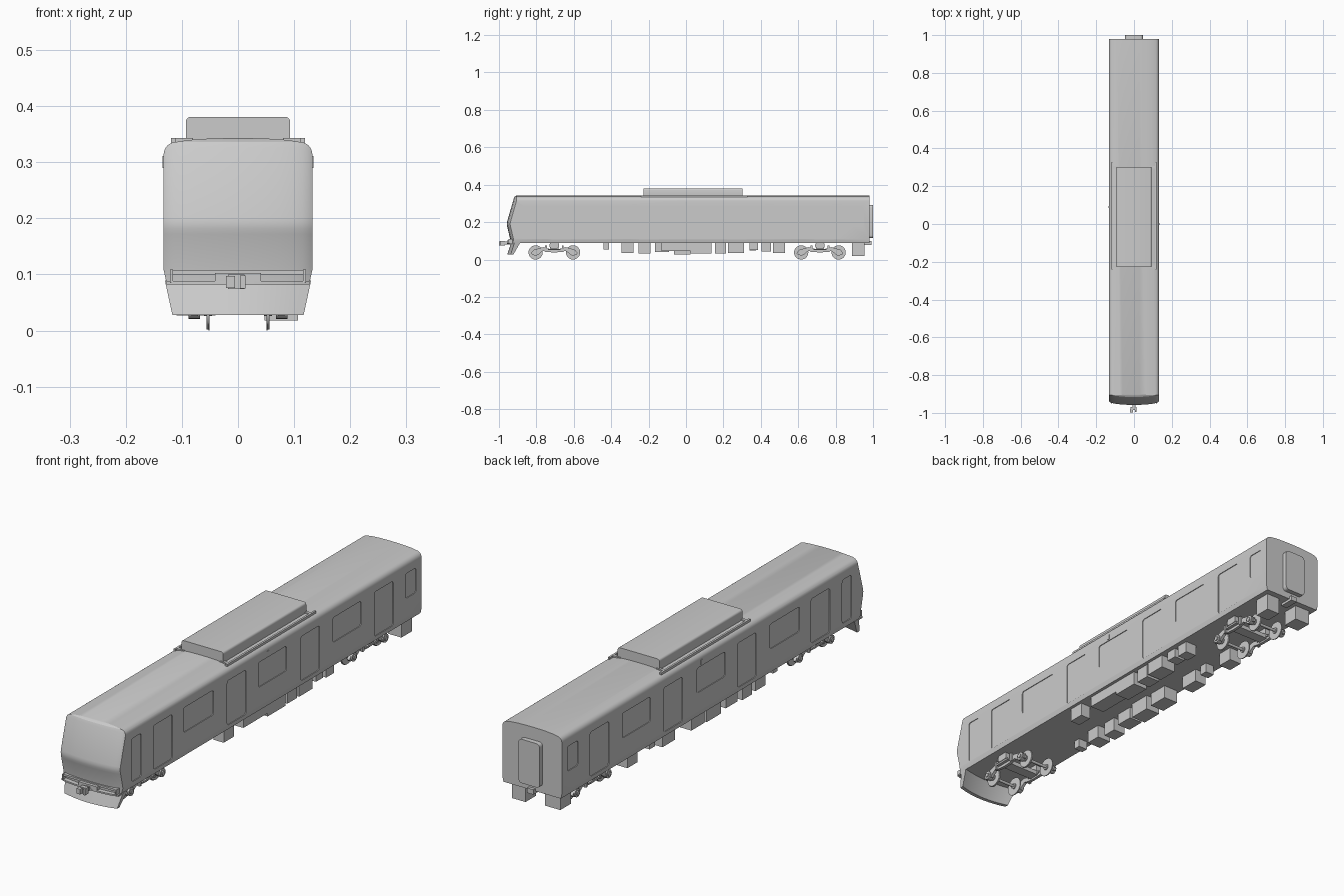
import bpy, bmesh, math
from mathutils import Matrix, Vector


def finish(name, bm, angle=35):
    bmesh.ops.recalc_face_normals(bm, faces=bm.faces)
    me = bpy.data.meshes.new(name)
    bm.to_mesh(me)
    bm.free()
    ob = bpy.data.objects.new(name, me)
    bpy.context.collection.objects.link(ob)
    smooth(ob, angle)
    return ob


def smooth(ob, angle=35):
    bpy.ops.object.select_all(action='DESELECT')
    bpy.context.view_layer.objects.active = ob
    ob.select_set(True)
    bpy.ops.object.shade_smooth_by_angle(angle=math.radians(angle))


def loft(name, pts, stations, axis='x', fn=None, angle=35):
    """Sweep a profile (y,z for axis x; x,z for axis y) through stations."""
    bm = bmesh.new()
    rings = []
    for s in stations:
        ring = []
        for a, z in pts:
            co = Vector((s, a, z)) if axis == 'x' else Vector((a, s, z))
            ring.append(bm.verts.new(fn(co) if fn else co))
        rings.append(ring)
    n = len(pts)
    for r, q in zip(rings, rings[1:]):
        for i in range(n):
            bm.faces.new((r[i], r[(i + 1) % n], q[(i + 1) % n], q[i]))
    bm.faces.new(rings[0])
    bm.faces.new(rings[-1])
    return finish(name, bm, angle)


def rounded(a0, a1, z0, z1, r, k=4):
    pts = []
    for ca, cz, start in ((a1 - r, z1 - r, 0), (a0 + r, z1 - r, 90),
                          (a0 + r, z0 + r, 180), (a1 - r, z0 + r, 270)):
        for i in range(k + 1):
            t = math.radians(start + 90 * i / k)
            pts.append((ca + r * math.cos(t), cz + r * math.sin(t)))
    return pts


def box(name, x0, x1, y0, y1, z0, z1):
    return loft(name, [(y0, z0), (y1, z0), (y1, z1), (y0, z1)], [x0, x1])


def cyl(name, x0, x1, y, z, r, seg=24):
    pts = [(y + r * math.cos(2 * math.pi * i / seg), z + r * math.sin(2 * math.pi * i / seg))
           for i in range(seg)]
    return loft(name, pts, [x0, x1])


def boolean(ob, cutter, op):
    cutter.hide_render = True
    m = ob.modifiers.new(op, 'BOOLEAN')
    m.operation, m.object, m.solver = op, cutter, 'EXACT'
    bpy.context.view_layer.objects.active = ob
    bpy.ops.object.modifier_apply(modifier=m.name)
    bpy.data.objects.remove(cutter)


# body shell: cross-section trimmed by a bowed nose profile
half = [(0.128, 0.088), (0.1325, 0.108), (0.1325, 0.314)]
half += [(0.1105 + 0.022 * math.cos(t), 0.314 + 0.022 * math.sin(t))
         for t in [math.radians(15 * i) for i in range(1, 6)]]
half += [(0.09, 0.3395), (0.06, 0.3418), (0.03, 0.3428)]
section = half + [(0, 0.343)] + [(-x, z) for x, z in reversed(half)]
body = loft('body_shell', section, [-1.05, 0.98], 'y')


def bow(co):
    if co.y < 0:
        u = abs(co.x) / 0.1325
        co.y += 0.011 * u ** 2 + (0.007 * min(u, 1) ** 10)
    return co


xs = [-0.15, -0.1325, -0.129, -0.123, -0.115, -0.1, -0.075, -0.05, -0.025]
xs = xs + [0] + [-x for x in reversed(xs)]
nose = [(-0.939, 0.07), (-0.941, 0.112), (-0.955, 0.172), (-0.9575, 0.182), (-0.958, 0.192),
        (-0.9565, 0.202), (-0.921, 0.326), (-0.916, 0.336), (-0.908, 0.341), (-0.86, 0.36),
        (1.1, 0.36), (1.1, 0.07)]
boolean(body, loft('nose_cutter', nose, xs, 'x', bow), 'INTERSECT')

# shallow door and window recesses on both sides
recesses = [(-0.866, -0.806, 0.112, 0.287)]
recesses += [(-0.727 + 0.469 * i, -0.607 + 0.469 * i, 0.108, 0.287) for i in range(4)]
recesses += [(y0, y1, 0.185, 0.285) for y0, y1 in
             ((-0.535, -0.345), (-0.06, 0.12), (0.415, 0.595), (0.877, 0.945))]
for y0, y1, z0, z1 in recesses:
    for s in (-1, 1):
        boolean(body, loft('recess_cutter', rounded(y0, y1, z0, z1, 0.01),
                           [s * 0.1295, s * 0.15]), 'DIFFERENCE')
smooth(body, 28)

# side indicator lamps
for s in (-1, 1):
    y = 0.0 if s > 0 else 0.09
    box('side_lamp', s * 0.13, s * 0.1345, y - 0.006, y + 0.006, 0.29, 0.311)

# roof air-conditioning unit and its side rails
loft('roof_unit', rounded(-0.093, 0.093, 0.325, 0.381, 0.009), [-0.227, 0.302], 'y')
for s in (-1, 1):
    box('roof_rail', s * 0.111, s * 0.119, -0.24, 0.328, 0.325, 0.3435)
    for y in (-0.225, 0.30):
        box('roof_bracket', s * 0.08, s * 0.113, y - 0.006, y + 0.006, 0.33, 0.3435)

# rear gangway
loft('gangway_frame', rounded(-0.047, 0.047, 0.115, 0.292, 0.014), [0.97, 1.0], 'y')
box('rear_coupler', -0.014, 0.014, 0.93, 0.992, 0.078, 0.098)

# front skirt plough, narrowing toward the bottom
def skirt(co):
    f = 1 - 0.1 * (0.088 - co.z) / 0.06
    u = abs(co.x) / 0.13
    co.y += 0.018 * u ** 2
    co.x *= f
    return co


sx = [0.13 * i / 8 for i in range(-8, 9)]
loft('front_skirt', [(-0.935, 0.089), (-0.905, 0.089), (-0.94, 0.028), (-0.955, 0.028)],
     sx, 'x', skirt)

# front step with end posts and coupler pocket
loft('front_step', [(-0.958, 0.082), (-0.925, 0.082), (-0.925, 0.088), (-0.958, 0.088)],
     [0.127 * i / 8 for i in range(-8, 9)], 'x', bow)
for s in (-1, 1):
    box('step_post', s * 0.116, s * 0.121, -0.949, -0.925, 0.085, 0.109)
box('step_bar', -0.118, 0.118, -0.945, -0.93, 0.1, 0.108)
box('coupler_pocket', -0.041, 0.041, -0.957, -0.93, 0.087, 0.103)

# front coupler
box('coupler_shank', -0.009, 0.009, -0.975, -0.92, 0.08, 0.096)
box('coupler_head', -0.018, 0.012, -0.984, -0.968, 0.074, 0.1)
box('coupler_knuckle', -0.021, -0.005, -0.999, -0.98, 0.076, 0.097)
box('coupler_guard', 0.004, 0.013, -0.994, -0.98, 0.075, 0.098)

# bogies
frame_half = [(0.112, 0.05), (0.125, 0.034), (0.118, 0.026), (0.085, 0.026), (0.075, 0.036),
              (0.06, 0.046), (0.035, 0.04), (0.0, 0.038)]
frame_top = [(0.0, 0.056), (0.035, 0.058), (0.06, 0.066), (0.085, 0.06)]
frame = [(-y, z) for y, z in frame_half] + [(y, z) for y, z in reversed(frame_half[:-1])]
frame += [(y, z) for y, z in reversed(frame_top)] + [(-y, z) for y, z in frame_top[1:]]
for cy in (-0.704, 0.716):
    for dy in (-0.1, 0.1):
        y = cy + dy
        cyl('axle', -0.08, 0.08, y, 0.038, 0.006, 16)
        for s in (-1, 1):
            cyl('wheel_tread', s * 0.051, s * 0.0565, y, 0.038, 0.036, 32)
            cyl('wheel_flange', s * 0.0505, s * 0.0525, y, 0.038, 0.038, 32)
            cyl('wheel_hub', s * 0.046, s * 0.061, y, 0.038, 0.012, 20)
            cyl('axle_box', s * 0.068, s * 0.088, y, 0.038, 0.017, 20)
            cyl('axle_cap', s * 0.086, s * 0.092, y, 0.038, 0.009, 16)
    for s in (-1, 1):
        loft('bogie_side_frame', [(cy + y, z) for y, z in frame], [s * 0.071, s * 0.083])
        box('spring_plank', s * 0.066, s * 0.096, cy - 0.034, cy + 0.034, 0.05, 0.057)
        loft('air_spring', rounded(cy - 0.025, cy + 0.025, 0.06, 0.09, 0.01),
             [s * 0.062, s * 0.095])
        for d in (-0.045, 0.045):
            box('damper', s * 0.08, s * 0.09, cy + d - 0.005, cy + d + 0.005, 0.04, 0.075)
    box('bogie_bolster', -0.075, 0.075, cy - 0.022, cy + 0.022, 0.045, 0.062)

# underfloor equipment: side, y range, bottom, inner and outer x
gear = [(1, -0.255, -0.19, 0.033, 0.07, 0.115), (1, -0.13, 0.025, 0.045, 0.05, 0.115),
        (1, 0.025, 0.137, 0.032, 0.05, 0.115), (1, 0.155, 0.215, 0.033, 0.05, 0.112),
        (1, 0.225, 0.31, 0.035, 0.05, 0.115), (1, 0.34, 0.385, 0.05, 0.06, 0.11),
        (1, 0.405, 0.455, 0.042, 0.06, 0.11), (1, 0.888, 0.955, 0.018, 0.047, 0.107),
        (-1, -0.44, -0.412, 0.053, 0.06, 0.1), (-1, -0.345, -0.282, 0.035, 0.05, 0.112),
        (-1, -0.255, -0.195, 0.033, 0.06, 0.115), (-1, -0.165, -0.09, 0.04, 0.055, 0.115),
        (-1, -0.065, 0.025, 0.027, 0.045, 0.11), (-1, 0.045, 0.13, 0.034, 0.05, 0.115),
        (-1, 0.23, 0.31, 0.035, 0.06, 0.112), (-1, 0.34, 0.375, 0.048, 0.06, 0.1),
        (-1, 0.465, 0.53, 0.034, 0.055, 0.11), (-1, 0.888, 0.955, 0.027, 0.04, 0.108)]
for s, y0, y1, z0, xi, xo in gear:
    box('underfloor_box', s * xi, s * xo, y0, y1, z0, 0.092)
